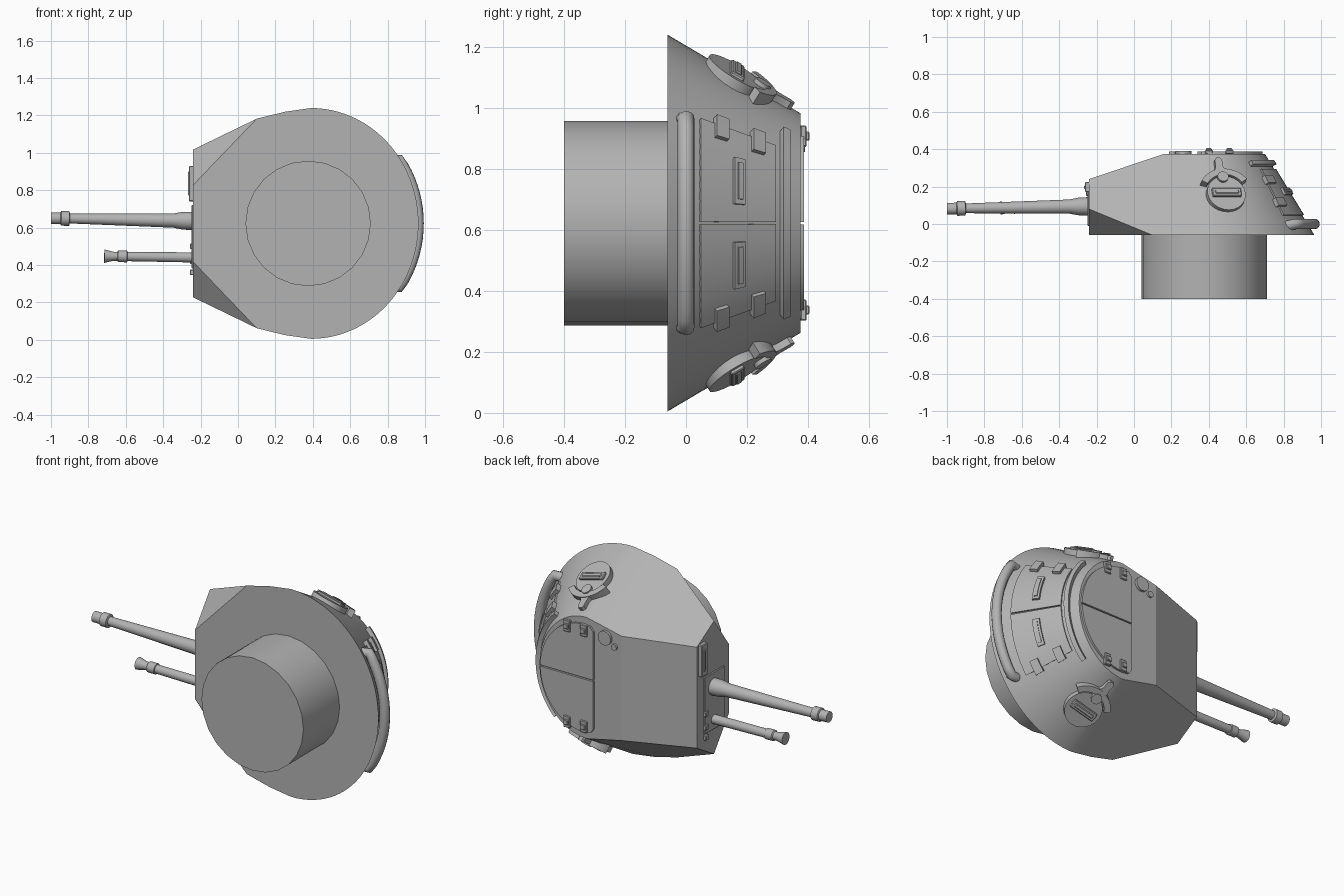
import bpy, bmesh, math
from mathutils import Matrix, Vector

if "Cube" in bpy.data.objects:
    bpy.data.objects.remove(bpy.data.objects["Cube"])

steel = bpy.data.materials.new("grey_steel")
steel.use_nodes = True
GREY = (0.45, 0.45, 0.45, 1)
steel.diffuse_color = GREY
steel.node_tree.nodes["Principled BSDF"].inputs["Base Color"].default_value = GREY

MID_Z, ARC_X = 0.622, 0.39
BASE_Y, ROOF_Y = -0.06, 0.375


def finish(name, bm, angle=30):
    bmesh.ops.recalc_face_normals(bm, faces=bm.faces)
    mesh = bpy.data.meshes.new(name)
    bm.to_mesh(mesh)
    bm.free()
    mesh.materials.append(steel)
    obj = bpy.data.objects.new(name, mesh)
    bpy.context.collection.objects.link(obj)
    bpy.ops.object.select_all(action='DESELECT')
    obj.select_set(True)
    bpy.context.view_layer.objects.active = obj
    bpy.ops.object.shade_smooth_by_angle(angle=math.radians(angle))
    return obj


def armour(a, y, lift=0.0):
    """Point on the sloped, rounded rear wall at angle a and height y."""
    f = (y - BASE_Y) / (ROOF_Y - BASE_Y)
    rx, rz = 0.575 - 0.265 * f, 0.617 - 0.257 * f
    out = Vector((math.cos(a), 0.55, math.sin(a))).normalized()
    return Vector((ARC_X + rx * math.cos(a), y, MID_Z + rz * math.sin(a))) + out * lift


def box(name, lo, hi, matrix=Matrix(), bevel=0.004):
    bm = bmesh.new()
    bmesh.ops.create_cube(bm, size=1)
    lo, hi = Vector(lo), Vector(hi)
    for v in bm.verts:
        v.co = (lo + hi) / 2 + v.co * (hi - lo)
    bmesh.ops.bevel(bm, geom=bm.edges[:], offset=bevel, segments=1, affect='EDGES')
    bm.transform(matrix)
    return finish(name, bm)


def prism(name, outline, low, high, matrix=Matrix()):
    """Extrude a flat outline along local z."""
    bm = bmesh.new()
    face = bm.faces.new([bm.verts.new((p[0], p[1], low)) for p in outline])
    top = bmesh.ops.extrude_face_region(bm, geom=[face])["geom"]
    bmesh.ops.translate(bm, vec=(0, 0, high - low),
                        verts=[g for g in top if isinstance(g, bmesh.types.BMVert)])
    bm.transform(matrix)
    return finish(name, bm)


def arc(r, start, end, steps=24):
    return [(r * math.cos(math.radians(start + (end - start) * i / steps)),
             r * math.sin(math.radians(start + (end - start) * i / steps)))
            for i in range(steps + 1)]


def disc(name, r, low, high, matrix):
    return prism(name, arc(r, 0, 360)[:-1], low, high, matrix)


def lathe(name, profile, start, end):
    """Turned barrel; profile is (distance 0..1, radius) along start to end."""
    start, end = Vector(start), Vector(end)
    turn = (end - start).to_track_quat('Z', 'Y')
    bm, rings = bmesh.new(), []
    for t, r in profile:
        rings.append([bm.verts.new(start.lerp(end, t) + turn @ Vector((p[0], p[1], 0)))
                      for p in arc(r, 0, 360)[:-1]])
    for a, b in zip(rings, rings[1:]):
        for i in range(len(a)):
            j = (i + 1) % len(a)
            bm.faces.new((a[i], a[j], b[j], b[i]))
    bm.faces.new(rings[0])
    bm.faces.new(rings[-1])
    return finish(name, bm)


def wall_plate(name, z0, z1, y0, y1, height):
    """Plate that follows the curved rear wall."""
    mid = (y0 + y1) / 2
    rz = 0.617 - 0.257 * (mid - BASE_Y) / (ROOF_Y - BASE_Y)
    a0, a1 = math.asin((z0 - MID_Z) / rz), math.asin((z1 - MID_Z) / rz)
    n = max(2, int((a1 - a0) * 14))
    bm, rows = bmesh.new(), []
    for i in range(n + 1):
        a = a0 + (a1 - a0) * i / n
        rows.append([bm.verts.new(armour(a, y, h)) for y, h in
                     ((y0, -0.01), (y1, -0.01), (y1, height), (y0, height))])
    for p, q in zip(rows, rows[1:]):
        for i in range(4):
            bm.faces.new((p[i], p[(i + 1) % 4], q[(i + 1) % 4], q[i]))
    bm.faces.new(rows[0])
    bm.faces.new(rows[-1])
    return finish(name, bm)


# Turret shell: faceted front, conical rear
bm = bmesh.new()
corners = [(-0.24, BASE_Y, 0.205), (0.1, BASE_Y, 0.56), (0.25, BASE_Y, 0.597),
           (-0.24, 0.08, 0.395), (-0.24, 0.24, 0.30), (0.16, ROOF_Y, 0.31)]
for x, y, z in corners:
    for s in (-1, 1):
        bm.verts.new((x, y, MID_Z + s * z))
for i in range(49):
    for y in (BASE_Y, ROOF_Y):
        bm.verts.new(armour(math.pi * (i / 48 - 0.5), y))
bmesh.ops.convex_hull(bm, input=bm.verts[:])
bmesh.ops.dissolve_limit(bm, angle_limit=math.radians(0.8), verts=bm.verts[:], edges=bm.edges[:])
finish("turret_shell", bm, 15)

# Basket below the turret ring
basket = lathe("turret_basket", [(0, 0.335), (1, 0.335)], (0.375, -0.4, MID_Z), (0.375, -0.05, MID_Z))

# Guns
lathe("main_gun", [(0, 0.05), (0.1, 0.047), (0.16, 0.038), (0.87, 0.026), (0.875, 0.039),
                   (0.93, 0.039), (0.935, 0.031), (1, 0.031)],
      (-0.22, 0.095, 0.635), (-1.0, 0.082, 0.65))
lathe("coaxial_gun", [(0, 0.027), (0.75, 0.025), (0.755, 0.031), (0.85, 0.031), (0.86, 0.024),
                      (0.9, 0.024), (1, 0.036)],
      (-0.22, 0.09, 0.44), (-0.715, 0.085, 0.447))

# Mantlet plate, sight slot and bolts on the front face
box("mantlet_plate", (-0.248, -0.01, 0.38), (-0.23, 0.18, 0.72))
box("sight_frame", (-0.262, 0.17, 0.74), (-0.23, 0.225, 0.93))
box("sight_slot", (-0.267, 0.188, 0.77), (-0.25, 0.207, 0.90))
for z in (0.36, 0.42, 0.50):
    box("front_bolt", (-0.257, 0.15, z - 0.015), (-0.23, 0.18, z + 0.015))

# Rear grab rail, bent into the wall at both ends
curve = bpy.data.curves.new("rear_rail", 'CURVE')
curve.dimensions, curve.bevel_depth, curve.bevel_resolution = '3D', 0.028, 4
curve.use_fill_caps = True
path = [armour(math.radians(a), 0) + Vector((0.037, 0, 0)) for a in range(-36, 37, 4)]
path = [armour(math.radians(-37), 0, -0.03)] + path + [armour(math.radians(37), 0, -0.03)]
spline = curve.splines.new('POLY')
spline.points.add(len(path) - 1)
for point, co in zip(spline.points, path):
    point.co = (*co, 1)
    point.radius = 1
spline.use_smooth = True
curve.materials.append(steel)
bpy.context.collection.objects.link(bpy.data.objects.new("rear_rail", curve))

# Rear doors, vision slots, hinges and rain guard
for s in (-1, 1):
    def span(a, b):
        return sorted((MID_Z + s * a, MID_Z + s * b))
    wall_plate("rear_door", *span(0.004, 0.295), 0.045, 0.29, 0.009)
    wall_plate("door_slot_frame", *span(0.06, 0.205), 0.15, 0.185, 0.022)
    wall_plate("door_slot", *span(0.075, 0.19), 0.16, 0.175, 0.027)
    wall_plate("door_hinge_low", *span(0.27, 0.335), 0.09, 0.13, 0.025)
    wall_plate("door_hinge_high", *span(0.225, 0.29), 0.21, 0.25, 0.025)
wall_plate("rain_guard", MID_Z - 0.295, MID_Z + 0.295, 0.308, 0.33, 0.025)

# Side vision ports with hoods
for s in (-1, 1):
    a = s * math.radians(77)
    up = (armour(a, 0.2) - armour(a, 0.1)).normalized()
    along = (armour(a - s * 0.05, 0.15) - armour(a + s * 0.05, 0.15)).normalized()
    out = along.cross(up).normalized() * s
    if out.z * s < 0:
        out = -out
    frame = Matrix((along, up, out)).transposed().to_4x4()
    frame.translation = armour(a, 0.155)
    disc("port_disc", 0.105, -0.03, 0.022, frame)
    box("port_slot_frame", (-0.08, -0.025, 0), (0.08, 0.025, 0.034), frame)
    box("port_slot", (-0.065, -0.011, 0.02), (0.065, 0.011, 0.04), frame)
    prism("port_hood", arc(0.148, 35, 150) + arc(0.112, 150, 35), -0.04, 0.028, frame)
    prism("hood_prong", [(-0.05, 0.13), (0.02, 0.13), (0, 0.165), (0, 0.205), (-0.01, 0.218),
                         (-0.03, 0.218), (-0.04, 0.205), (-0.04, 0.165)], -0.02, 0.024, frame)
    disc("hood_knob", 0.03, 0, 0.036, frame @ Matrix.Translation((-0.01, 0.095, 0)))

# Two-part roof hatch; local x, y, z map to x, z, y
roof = Matrix(((1, 0, 0, 0), (0, 0, 1, ROOF_Y), (0, 1, 0, MID_Z), (0, 0, 0, 1)))
for s in (-1, 1):
    rim = [(0.4 + 0.9 * x, s * y) for x, y in arc(0.32, 0, 90)]
    lid = [(0.34, s * 0.004), (0.688, s * 0.004)] + rim[1:] + [(0.36, s * 0.315), (0.34, s * 0.29)]
    prism("roof_hatch", lid, -0.01, 0.012, roof)
    for x in (0.40, 0.51):
        box("hatch_hinge", (x - 0.022, s * 0.285 - 0.035, 0), (x + 0.022, s * 0.285 + 0.035, 0.02), roof)
        box("hinge_pin", (x - 0.016, s * 0.285 - 0.015, 0), (x + 0.016, s * 0.285 + 0.015, 0.03), roof)
disc("roof_port", 0.042, -0.01, 0.015, roof @ Matrix.Translation((0.265, 0.275, 0)))
disc("roof_stud", 0.018, -0.01, 0.012, roof @ Matrix.Translation((0.205, 0.235, 0)))
